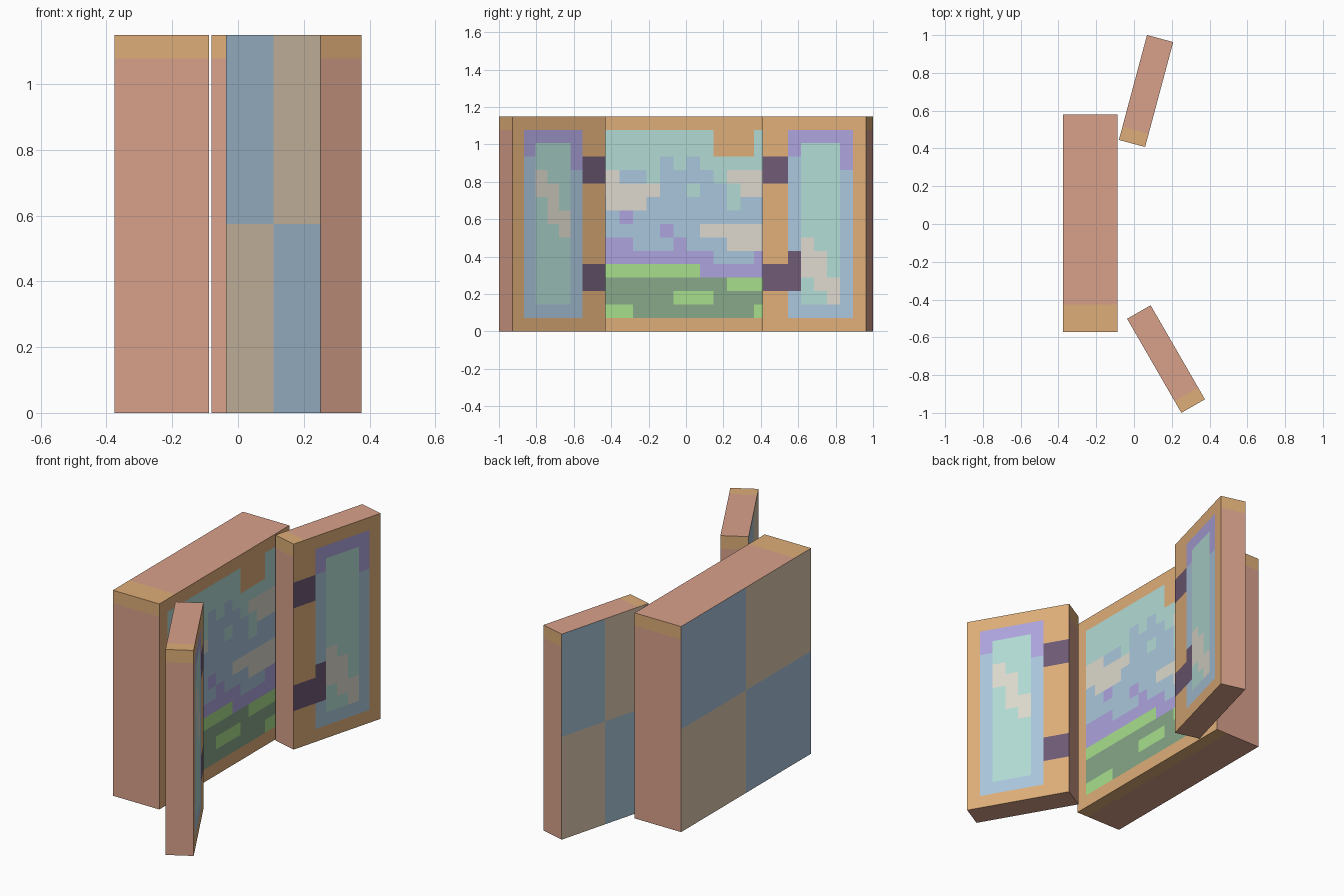
import bpy, bmesh, math

if "Cube" in bpy.data.objects:
    bpy.data.objects.remove(bpy.data.objects["Cube"])

PX = 1.15 / 16          # size of one painted square


def lin(c):
    c /= 255
    return c / 12.92 if c <= 0.04045 else ((c + 0.055) / 1.055) ** 2.4


COLOURS = {
    "rose_wood": (216, 161, 139), "orange_wood": (222, 174, 120),
    "sky_blue": (170, 198, 220), "pale_teal": (178, 219, 212),
    "cloud_cream": (221, 217, 205), "lilac": (173, 163, 220),
    "light_green": (169, 223, 141), "dark_green": (135, 168, 138),
    "dark_hinge": (110, 90, 117), "tan_panel": (223, 203, 177),
}
NAMES = list(COLOURS)
MATS = []
for name, rgb in COLOURS.items():
    m = bpy.data.materials.new(name)
    m.diffuse_color = (*[lin(c) for c in rgb], 1)
    m.use_nodes = True
    m.node_tree.nodes["Principled BSDF"].inputs["Base Color"].default_value = m.diffuse_color
    MATS.append(m)
ROSE, ORANGE, BLUE, TEAL, CREAM, LILAC, LIME, GREEN, HINGE, TAN = range(10)


def panel(name, depth, width, strip, paint, origin, turn, base_strip=False):
    """Box of painted squares: x = thickness, y = width, z = height.
    paint: (colour, first col, last col, first row, last row), rows from the top."""
    size = (depth, width, 16)
    bm = bmesh.new()
    for axis in range(3):
        a, b = (axis + 1) % 3, (axis + 2) % 3
        for side in (0, 1):
            for i in range(size[a]):
                for j in range(size[b]):
                    quad = []
                    for di, dj in ((0, 0), (1, 0), (1, 1), (0, 1)):
                        p = [0, 0, 0]
                        p[axis], p[a], p[b] = side * size[axis], i + di, j + dj
                        quad.append(bm.verts.new([c * PX for c in p]))
                    f = bm.faces.new(quad if side else quad[::-1])
                    cell = {a: i, b: j}
                    colour = ROSE
                    if axis == 0:
                        col, row = cell[1], 15 - cell[2]
                        if side:        # painted inner face
                            colour = ORANGE
                            for c, c0, c1, r0, r1 in paint:
                                if c0 <= col <= c1 and r0 <= row <= r1:
                                    colour = c
                        else:           # chequered outer face
                            colour = BLUE if (col >= width // 2) == (row < 8) else TAN
                    elif axis == 1:     # ends: orange top band
                        colour = ORANGE if cell[2] == 15 else ROSE
                    elif side:          # top: orange band at one end
                        colour = ORANGE if cell[1] < strip else ROSE
                    elif base_strip and cell[0] == depth - 1:
                        colour = ORANGE
                    f.material_index = colour
    bmesh.ops.remove_doubles(bm, verts=bm.verts, dist=1e-4)
    me = bpy.data.meshes.new(name)
    bm.to_mesh(me)
    bm.free()
    for m in MATS:
        me.materials.append(m)
    ob = bpy.data.objects.new(name, me)
    ob.location = (*origin, 0)
    ob.rotation_euler.z = math.radians(turn)
    bpy.context.collection.objects.link(ob)


# Landscape picture: sky, clouds, lilac hills, meadow
sky = [
    (TEAL, 1, 14, 1, 5), (ORANGE, 10, 12, 1, 2), (BLUE, 1, 14, 6, 9),
    (BLUE, 3, 4, 4, 4), (BLUE, 6, 10, 5, 5), (BLUE, 6, 9, 4, 4),
    (BLUE, 6, 6, 3, 3), (BLUE, 8, 8, 3, 3),
    (TEAL, 8, 8, 5, 5), (TEAL, 11, 11, 6, 6),
    (CREAM, 1, 2, 4, 4), (CREAM, 1, 5, 5, 5), (CREAM, 2, 4, 6, 6),
    (CREAM, 11, 14, 4, 4), (CREAM, 12, 14, 5, 5),
    (CREAM, 9, 14, 8, 8), (CREAM, 11, 14, 9, 9),
]
land = [
    (LILAC, 3, 3, 7, 7), (LILAC, 6, 6, 8, 8), (LILAC, 1, 3, 9, 9),
    (LILAC, 7, 7, 9, 9), (LILAC, 1, 14, 10, 11), (BLUE, 10, 12, 10, 10),
    (GREEN, 1, 14, 12, 14), (LIME, 1, 8, 11, 11), (LIME, 11, 14, 12, 12),
    (LIME, 7, 9, 13, 13), (LIME, 1, 3, 14, 14), (LIME, 13, 14, 14, 14),
]


def glass(c):
    """Window pane of a shutter starting at column c."""
    return [(BLUE, c, c + 4, 1, 14), (LILAC, c, c + 4, 1, 2),
            (LILAC, c + 4, c + 4, 3, 3), (TEAL, c + 1, c + 3, 2, 13)]


front_paint = glass(1) + [
    (CREAM, 2, 2, 4, 5), (CREAM, 3, 3, 5, 7), (CREAM, 4, 4, 7, 8),
    (HINGE, 6, 7, 3, 4), (HINGE, 6, 7, 11, 12)]
rear_paint = glass(2) + [
    (CREAM, 3, 3, 9, 11), (CREAM, 4, 4, 10, 12), (CREAM, 5, 5, 12, 13),
    (HINGE, 0, 1, 3, 4), (HINGE, 0, 2, 11, 12), (HINGE, 2, 2, 10, 10)]

panel("picture_case", 4, 16, 2, sky + land, (-0.375, -0.571), 0, True)
panel("front_shutter", 2, 8, 1, front_paint, (0.251, -1.0), 30)
panel("rear_shutter", 2, 8, 1, rear_paint, (-0.08, 0.445), -15)
